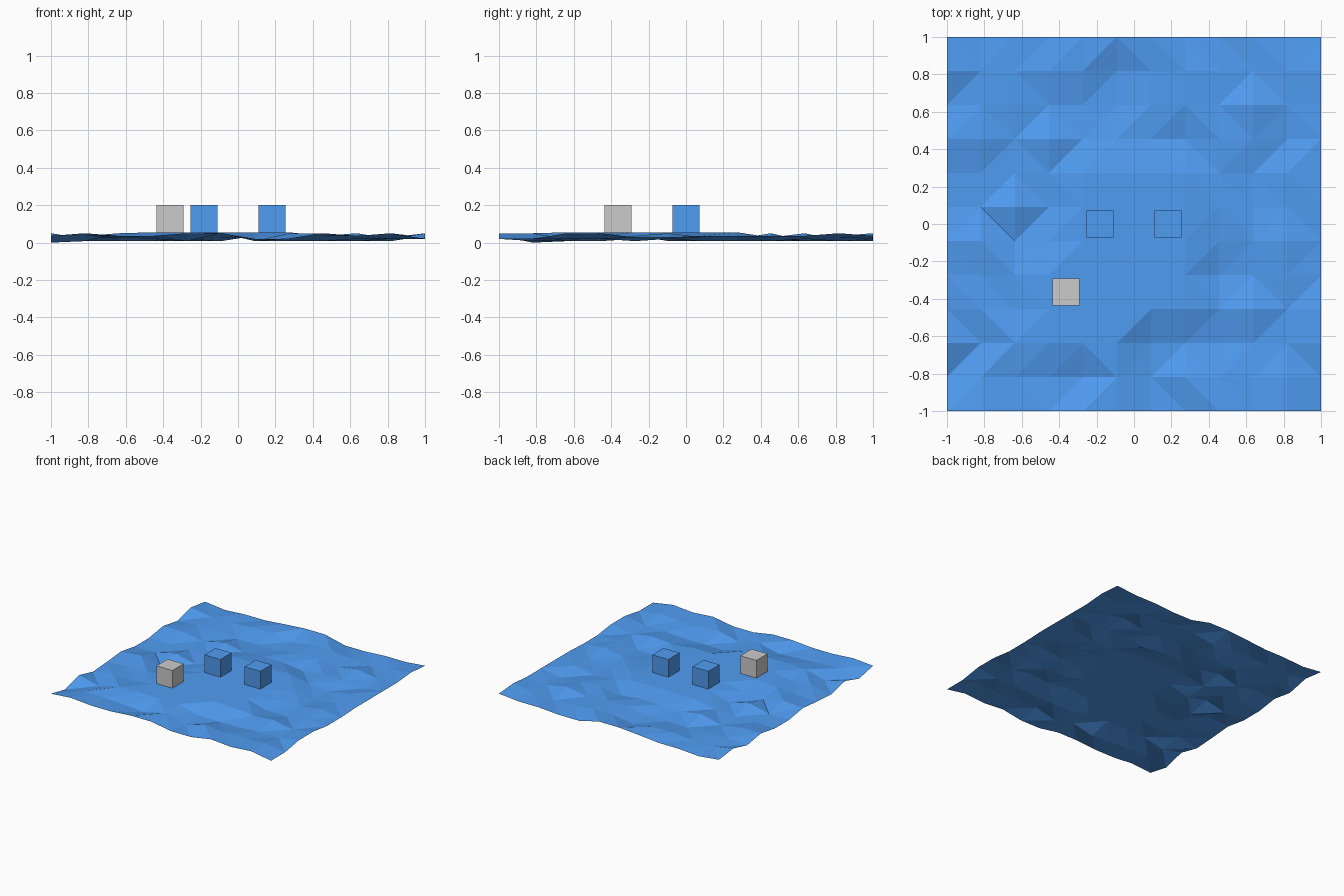
import bpy, bmesh, random

if "Cube" in bpy.data.objects:
    bpy.data.objects.remove(bpy.data.objects["Cube"])

random.seed(11)
CELLS = 11
STEP = 2 / CELLS
TOP = 0.055
CUBE = 0.145

blue = bpy.data.materials.new("blue")
blue.diffuse_color = (0.08, 0.335, 0.89, 1)
blue.use_nodes = True
blue.node_tree.nodes["Principled BSDF"].inputs["Base Color"].default_value = blue.diffuse_color


def add_object(name, bm, mat=None):
    mesh = bpy.data.meshes.new(name)
    bm.to_mesh(mesh)
    bm.free()
    obj = bpy.data.objects.new(name, mesh)
    bpy.context.collection.objects.link(obj)
    if mat:
        mesh.materials.append(mat)
    return obj


def is_level(x, y):
    # level middle, the pad under the grey block, and the strip joining them
    return (abs(x) < 0.3 and abs(y) < 0.3
            or -0.5 < x < 0.3 and -0.5 < y < -0.2
            or -0.5 < x < -0.05 and -0.66 < y < -0.4)


# faceted ground sheet: level in the middle, uneven towards the rim
bm = bmesh.new()
bmesh.ops.create_grid(bm, x_segments=CELLS, y_segments=CELLS, size=1)
for v in bm.verts:
    x, y = v.co.x, v.co.y
    v.co.z = TOP if is_level(x, y) else random.choice((0.008, 0.02, 0.028, 0.036, 0.05))
min(bm.verts, key=lambda v: v.co.z).co.z = 0
bmesh.ops.triangulate(bm, faces=bm.faces[:], quad_method='SHORT_EDGE')
add_object("ground_sheet", bm, blue)


# three blocks standing on the ground, each centred on a grid cell
def block(name, col, row, mat=None):
    bm = bmesh.new()
    bmesh.ops.create_cube(bm, size=CUBE)
    obj = add_object(name, bm, mat)
    obj.location = (col * STEP, row * STEP, TOP + CUBE / 2)


block("left_block", -1, 0, blue)
block("right_block", 1, 0, blue)
block("grey_block", -2, -2)
